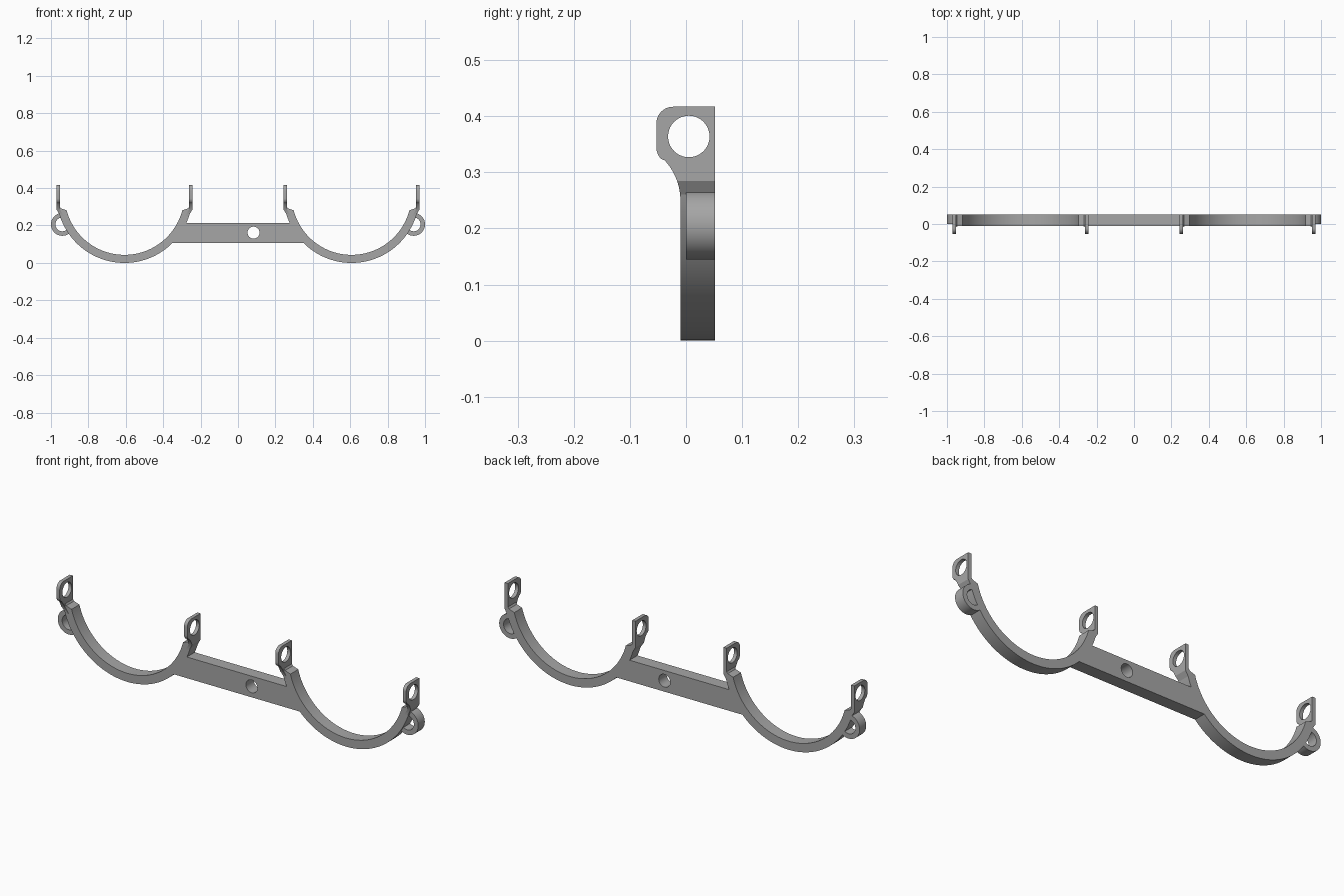
import bpy, bmesh
from math import radians, cos, sin, sqrt, atan2, degrees

cube = bpy.data.objects.get("Cube")
if cube:
    bpy.data.objects.remove(cube, do_unlink=True)

GREY = (0.38, 0.38, 0.38, 1)
mat = bpy.data.materials.new("grey")
mat.use_nodes = True
mat.diffuse_color = GREY
mat.node_tree.nodes["Principled BSDF"].inputs["Base Color"].default_value = GREY

# Main dimensions
CX, CZ, R_OUT, R_IN = 0.607, 0.363, 0.363, 0.32    # cradle arcs
BAR_LOW, BAR_TOP, ARC_TOP = 0.107, 0.213, 0.285
FRONT, BACK = -0.01, 0.052


def arc(cx, cy, r, a0, a1, n):
    """Points on an arc, angles in degrees."""
    angles = [radians(a0 + (a1 - a0) * i / n) for i in range(n + 1)]
    return [(cx + r * cos(a), cy + r * sin(a)) for a in angles]


def circle(cx, cy, r, n=40):
    return arc(cx, cy, r, 0, 360, n)[:-1]


def plate(name, outlines, low, high, place, bend=None):
    """Extrude closed outlines (holes nested) from low to high; place maps (u, v, w) to the world."""
    curve = bpy.data.curves.new(name + "_outline", "CURVE")
    curve.dimensions = "2D"
    curve.fill_mode = "BOTH"
    curve.extrude = (high - low) / 2
    for points in outlines:
        spline = curve.splines.new("POLY")
        spline.points.add(len(points) - 1)
        for p, (u, v) in zip(spline.points, points):
            p.co = (u, v, 0, 1)
        spline.use_cyclic_u = True
    helper = bpy.data.objects.new(name + "_outline", curve)
    bpy.context.collection.objects.link(helper)
    graph = bpy.context.evaluated_depsgraph_get()
    mesh = bpy.data.meshes.new_from_object(helper.evaluated_get(graph))
    bpy.data.objects.remove(helper, do_unlink=True)
    bpy.data.curves.remove(curve)

    bm = bmesh.new()
    bm.from_mesh(mesh)
    bmesh.ops.remove_doubles(bm, verts=bm.verts, dist=0.00005)
    if bend:
        bmesh.ops.bisect_plane(bm, geom=bm.verts[:] + bm.edges[:] + bm.faces[:],
                               plane_co=(0, bend, 0), plane_no=(0, 1, 0))
    middle = (low + high) / 2
    for v in bm.verts:
        v.co = place(v.co.x, v.co.y, v.co.z + middle)
    bmesh.ops.recalc_face_normals(bm, faces=bm.faces)
    bm.to_mesh(mesh)
    bm.free()
    mesh.name = name
    mesh.materials.clear()
    mesh.materials.append(mat)
    obj = bpy.data.objects.new(name, mesh)
    bpy.context.collection.objects.link(obj)
    bpy.ops.object.select_all(action="DESELECT")
    obj.select_set(True)
    bpy.context.view_layer.objects.active = obj
    bpy.ops.object.shade_smooth_by_angle(angle=radians(30))
    return obj


def upright(u, v, w):
    return (u, w, v)


def left_angle(z, r):
    """Angle at which a cradle arc of radius r meets height z on its -x side."""
    dz = z - CZ
    return degrees(atan2(dz, -sqrt(r * r - dz * dz))) % 360


# Cradle and bar: half an outline, mirrored
top_a = left_angle(ARC_TOP, R_OUT)
in_a = left_angle(0.281, R_IN)
tip = [(0.347, 0.302), (0.339, 0.291)]             # small fillet beside each tab
half = arc(CX, CZ, R_OUT, left_angle(BAR_TOP, R_OUT), top_a, 8)
half += [(CX - d, z) for d, z in tip]
half += arc(CX, CZ, R_IN, in_a, 540 - in_a, 56)
half += [(CX + d, z) for d, z in reversed(tip)]
half += arc(CX, CZ, R_OUT, 540 - top_a, left_angle(BAR_LOW, R_OUT), 56)
body = half + [(-x, z) for x, z in reversed(half)]
plate("cradle_frame", [body, circle(0.083, 0.162, 0.032)], FRONT, BACK, upright)

# Side lugs: open loops whose ends sink into the cradle
LX, LZ = 0.939, 0.206
lean = degrees(atan2(LZ - CZ, LX - CX))
loop = arc(LX, LZ, 0.061, lean - 105, lean + 105, 36)
loop += arc(LX, LZ, 0.037, lean + 105, lean - 105, 36)
for side, s in (("left", 1), ("right", -1)):
    plate(side + "_lug", [[(s * x, z) for x, z in loop]], 0, BACK, upright)

# Drilled tabs on the four cradle tips, feet leaning in to follow the arc
tab = [(BACK, 0.25), (BACK, 0.417)]
tab += arc(-0.023, 0.387, 0.03, 90, 180, 10)
tab += arc(-0.023, 0.345, 0.03, 180, 225, 6)
tab += arc(-0.115, 0.25, 0.105, 43, 0, 10)
for side, s in (("left", 1), ("right", -1)):
    for spot, t in (("outer", 1), ("inner", -1)):
        def stand(u, v, w, s=s, t=t):
            lean_in = 0.6 * max(0, ARC_TOP - v)
            return (s * (CX + t * (w - lean_in)), u, v)
        plate(f"{side}_{spot}_tab", [tab, circle(0.005, 0.364, 0.037)],
              0.345, 0.363, stand, bend=ARC_TOP)
